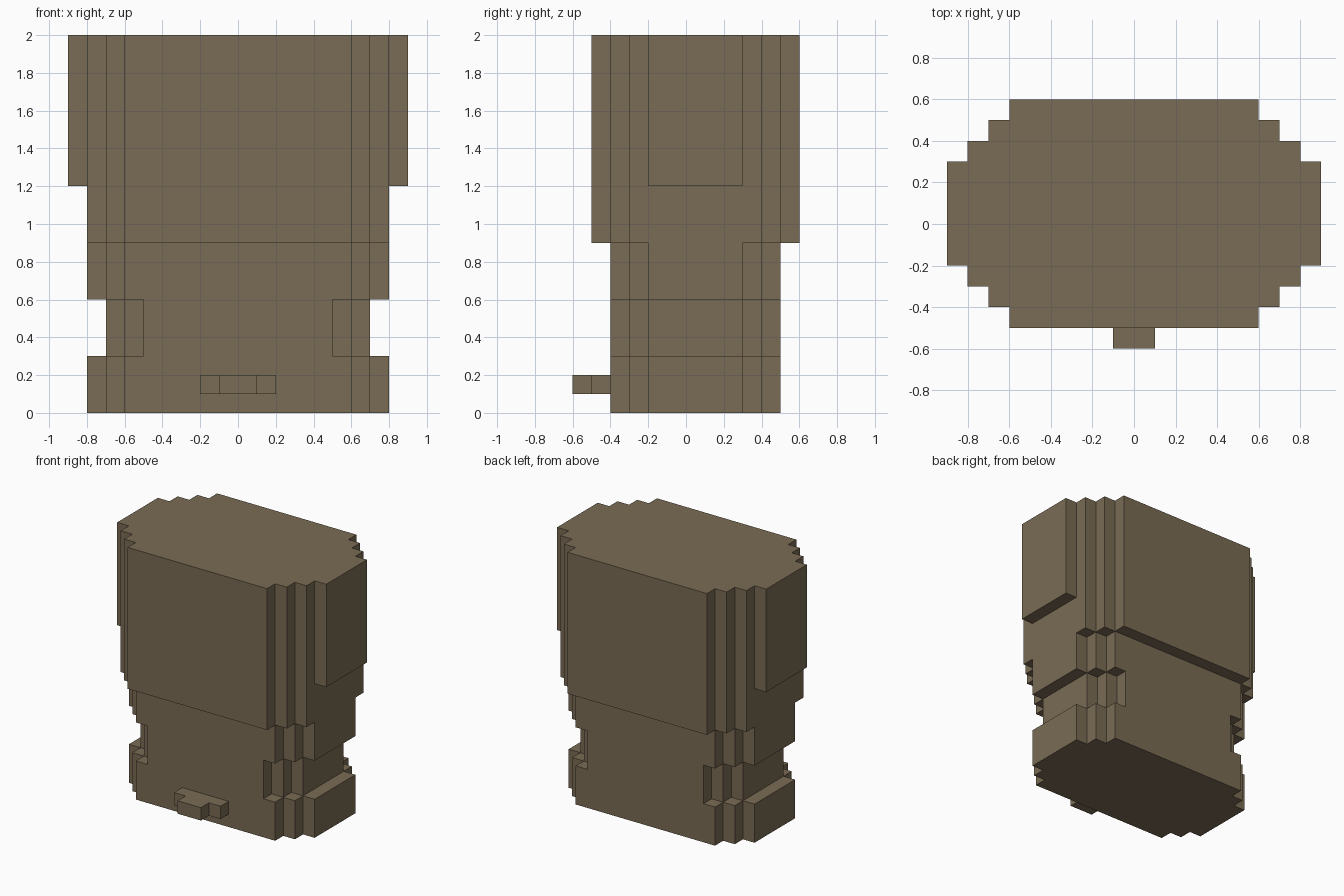
import bpy
import bmesh

cube = bpy.data.objects.get("Cube")
if cube:
    bpy.data.objects.remove(cube, do_unlink=True)

STEP = 0.1

# Single flat brown
brown = bpy.data.materials.new("earthy_brown")
brown.use_nodes = True
color = (0.195, 0.147, 0.089, 1)
brown.diffuse_color = color
brown.node_tree.nodes["Principled BSDF"].inputs["Base Color"].default_value = color


def stepped_outline(half_width, front, back, steps):
    """Footprint whose half width grows one step at a time away from front and back."""
    right = []
    for i in range(steps + 1):
        x = half_width + i * STEP
        right += [(x, front + i * STEP), (x, front + min(i + 1, steps) * STEP)]
    right.pop()
    for i in range(steps, -1, -1):
        x = half_width + i * STEP
        right += [(x, back - i * STEP)]
        if i:
            right += [(x - STEP, back - i * STEP)]
    return right + [(-x, y) for x, y in reversed(right)]


def extrude_part(name, outline, bottom, top):
    bm = bmesh.new()
    base = bm.faces.new([bm.verts.new((x, y, bottom)) for x, y in outline])
    result = bmesh.ops.extrude_face_region(bm, geom=[base], use_keep_orig=True)
    moved = [v for v in result["geom"] if isinstance(v, bmesh.types.BMVert)]
    bmesh.ops.translate(bm, verts=moved, vec=(0, 0, top - bottom))
    bmesh.ops.recalc_face_normals(bm, faces=bm.faces)
    mesh = bpy.data.meshes.new(name)
    bm.to_mesh(mesh)
    bm.free()
    mesh.materials.append(brown)
    obj = bpy.data.objects.new(name, mesh)
    bpy.context.collection.objects.link(obj)


# Stacked body tiers: name, half width, front, back, corner steps, bottom, top
tiers = [
    ("base", 0.6, -0.4, 0.5, 2, 0, 0.3),
    ("narrow_waist", 0.5, -0.4, 0.5, 2, 0.3, 0.6),
    ("middle", 0.6, -0.4, 0.5, 2, 0.6, 0.9),
    ("upper_body", 0.6, -0.5, 0.6, 2, 0.9, 1.2),
    ("head_block", 0.6, -0.5, 0.6, 3, 1.2, 2),
]
for name, half_width, front, back, steps, bottom, top in tiers:
    extrude_part(name, stepped_outline(half_width, front, back, steps), bottom, top)

# Small stepped ledge at the front
ledge = [(0.1, -0.6), (0.1, -0.5), (0.2, -0.5), (0.2, -0.4)]
extrude_part("front_ledge", ledge + [(-x, y) for x, y in reversed(ledge)], 0.1, 0.2)
